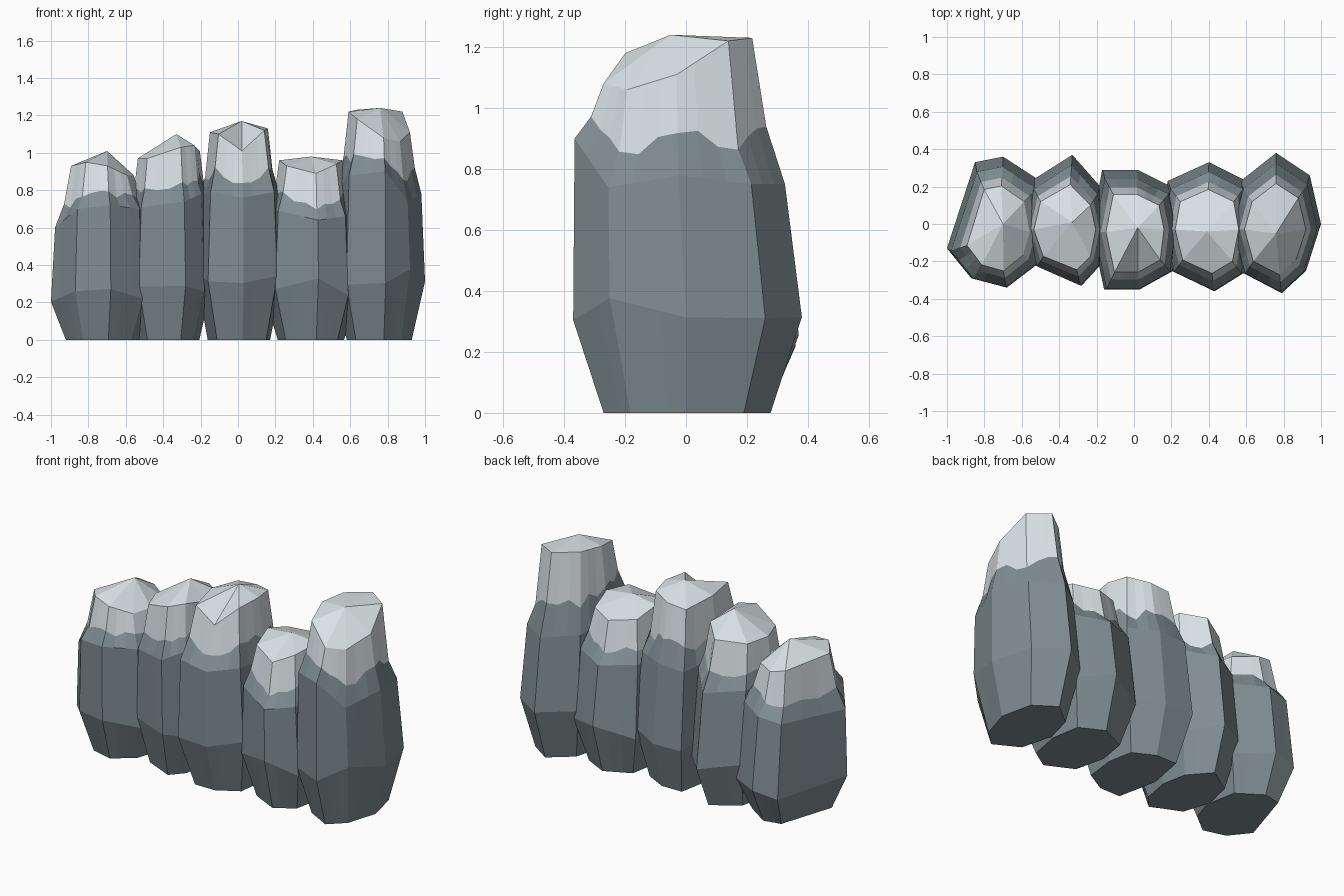
import bpy
import bmesh
import random
from mathutils import Vector

random.seed(4)
default = bpy.data.objects.get("Cube")
if default:
    bpy.data.objects.remove(default, do_unlink=True)


def make_material(name, colour):
    mat = bpy.data.materials.new(name)
    mat.use_nodes = True
    mat.diffuse_color = (*colour, 1)
    mat.node_tree.nodes["Principled BSDF"].inputs["Base Color"].default_value = (*colour, 1)
    return mat


STONE = make_material("slate grey stone", (0.216, 0.27, 0.288))
CAP = make_material("pale grey cap", (0.7, 0.765, 0.79))
STEPS = 3  # pieces along each side, so the cap border can be ragged


def scaled_ring(outline, centre, sx, sy, shift, heights):
    """Shrink the outline about its centre and lift each corner to its height."""
    return [Vector((centre + (x / 100 - centre) * sx, y / 100 * sy + shift, z / 100))
            for (x, y), z in zip(outline, heights)]


def subdivide_ring(corners):
    """Add evenly spaced points on the straight sides of a ring."""
    points = []
    for i, corner in enumerate(corners):
        following = corners[(i + 1) % len(corners)]
        points += [corner.lerp(following, k / STEPS) for k in range(STEPS)]
    return points


def build_rock(name, outline, belly, shoulder, crown, peak, crown_width):
    xs = [p[0] / 100 for p in outline]
    centre = (min(xs) + max(xs)) / 2
    belly_heights = [belly + random.uniform(-5, 5) for _ in outline]

    # Corner rings from the ground to the crown
    foot = scaled_ring(outline, centre, 0.71, 0.73, 0, [0] * len(outline))
    middle = scaled_ring(outline, centre, 1, 1, 0, belly_heights)
    upper = scaled_ring(outline, centre, 0.92, 0.92, -0.025, shoulder)
    top = scaled_ring(outline, centre, crown_width, 0.65, -0.03, crown)
    rings = [subdivide_ring(r) for r in (foot, middle, upper, top)]

    # Ragged border between stone and cap, above a sloping ledge
    border = []
    for low, high in zip(rings[2], rings[3]):
        p = low.lerp(high, 0.57)
        p.z = low.z + (high.z - low.z) * random.uniform(0.22, 0.44)
        border.append(p)
    rings.insert(3, border)

    # Skin the rings, then close the foot and the peak
    bm = bmesh.new()
    loops = [[bm.verts.new(p) for p in ring] for ring in rings]
    count = len(loops[0])
    for level in range(len(loops) - 1):
        a, b = loops[level], loops[level + 1]
        for i in range(count):
            j = (i + 1) % count
            face = bm.faces.new((a[i], a[j], b[j], b[i]))
            face.material_index = int(level == 3)
    bm.faces.new(loops[0])
    tip = bm.verts.new([v / 100 for v in peak])
    for i in range(count):
        face = bm.faces.new((loops[-1][i], loops[-1][(i + 1) % count], tip))
        face.material_index = 1
    bmesh.ops.recalc_face_normals(bm, faces=bm.faces)

    mesh = bpy.data.meshes.new(name)
    bm.to_mesh(mesh)
    bm.free()
    mesh.materials.append(STONE)
    mesh.materials.append(CAP)
    obj = bpy.data.objects.new(name, mesh)
    bpy.context.collection.objects.link(obj)


# Corners run from the -x side round the back; all sizes are in hundredths
build_rock("far_right_rock",
           [(-100, -13), (-85, 33), (-70, 36), (-50, 23),
            (-45, -2), (-51, -21), (-68, -34), (-87, -29)],
           23, [60, 63, 65, 66, 68, 70, 72, 70],
           [93, 91, 89, 88, 88, 88, 93, 95], (-70, 0, 101), 0.61)
build_rock("right_rock",
           [(-60, 0), (-55, 23), (-33, 37), (-18, 20),
            (-14, 0), (-18, -22), (-28, -33), (-53, -22)],
           25, [72, 72, 70, 76, 78, 78, 74, 71],
           [97, 97, 99, 103, 101, 104, 103, 97], (-33, 1, 110), 0.72)
build_rock("middle_rock",
           [(-23, -2), (-17, 29), (2, 29), (20, 20),
            (24, 0), (21, -25), (3, -35), (-16, -35)],
           33, [78, 75, 76, 76, 78, 79, 76, 79],
           [111, 109, 110, 112, 113, 112, 101, 110], (2, -2, 117), 0.66)
build_rock("left_rock",
           [(14, 0), (18, 23), (40, 33), (60, 23),
            (64, 0), (59, -26), (43, -36), (20, -25)],
           28, [70, 68, 66, 68, 68, 66, 64, 69],
           [96, 92, 90, 92, 96, 94, 89, 93], (39, -4, 98), 0.68)
build_rock("far_left_rock",
           [(51, 0), (57, 23), (76, 38), (94, 26),
            (100, 0), (92, -25), (79, -37), (58, -26)],
           34, [80, 76, 75, 75, 78, 74, 90, 88],
           [122, 123, 123, 122, 111, 106, 108, 118], (76, -5, 124), 0.67)
